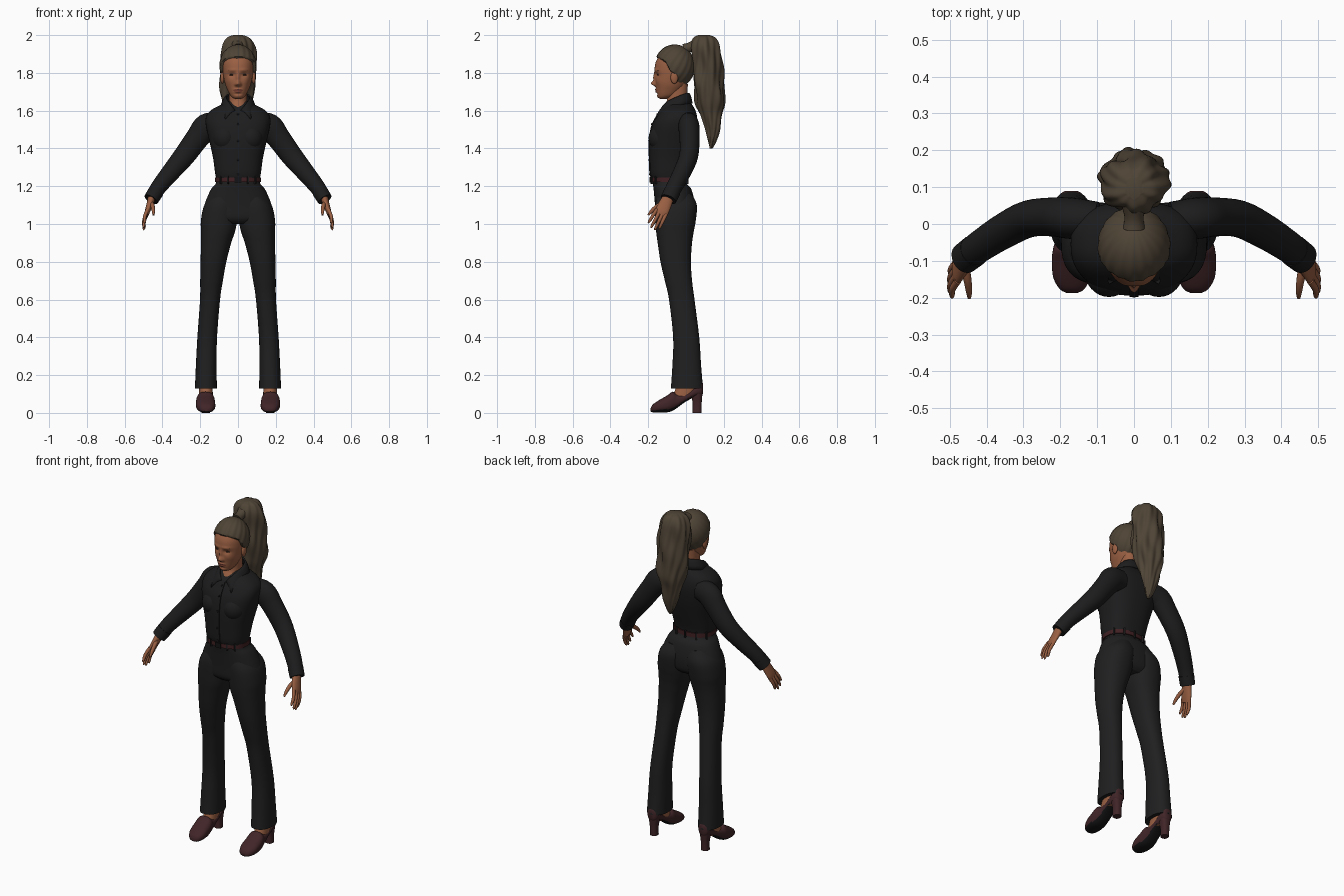
import bpy, bmesh
from math import sin, cos, pi, atan2, exp, radians
from mathutils import Vector, Matrix

if "Cube" in bpy.data.objects:
    bpy.data.objects.remove(bpy.data.objects["Cube"])


def colour(name, rgb):
    m = bpy.data.materials.new(name)
    m.use_nodes = True
    m.diffuse_color = (*rgb, 1)
    m.node_tree.nodes["Principled BSDF"].inputs["Base Color"].default_value = (*rgb, 1)
    return m


SKIN = colour("skin", (.32, .115, .055))
LIPS = colour("lip_red", (.2, .055, .035))
EYE = colour("eye_dark", (.03, .018, .012))
HAIR = colour("hair_brown", (.078, .058, .037))
SHIRT = colour("shirt_black", (.012, .012, .013))
TROUSER = colour("trouser_black", (.014, .014, .015))
SHOE = colour("shoe_maroon", (.052, .018, .021))
SOLE = colour("sole_black", (.007, .007, .008))
BELT = colour("belt_maroon", (.05, .014, .016))


def finish(name, bm, *mats, angle=50):
    bmesh.ops.recalc_face_normals(bm, faces=bm.faces[:])
    me = bpy.data.meshes.new(name)
    bm.to_mesh(me)
    bm.free()
    for m in mats:
        me.materials.append(m)
    me.shade_smooth()
    me.set_sharp_from_angle(angle=radians(angle))
    ob = bpy.data.objects.new(name, me)
    bpy.context.collection.objects.link(ob)
    return ob


def spline(rows, k):
    # smooth in-between rows through the given ones
    out = []
    for i in range(len(rows) - 1):
        a, b, c, d = (rows[max(0, min(len(rows) - 1, i + j))] for j in (-1, 0, 1, 2))
        for s in range(k):
            t = s / k
            out.append([q + .5 * t * (r - p + t * (2*p - 5*q + 4*r - w + t * (3*(q - r) + w - p)))
                        for p, q, r, w in zip(a, b, c, d)])
    return out + [list(rows[-1])]


def skin_rings(rings):
    bm = bmesh.new()
    loops = [[bm.verts.new(p) for p in ring] for ring in rings]
    for a, b in zip(loops, loops[1:]):
        for i in range(len(a)):
            j = (i + 1) % len(a)
            bm.faces.new((a[i], a[j], b[j], b[i]))
    bm.faces.new(loops[0])
    bm.faces.new(loops[-1])
    return bm


def power(v, p):
    return (1 if v >= 0 else -1) * abs(v) ** (2 / p)


def loft(rows, side=1, axis="z", n=40, p=2.2, k=5, ripple=None):
    # rows: height, centre x, half width, low edge, high edge
    rings = []
    for h, c, r, lo, hi in spline(rows, k):
        ring = []
        for i in range(n):
            a = 2 * pi * i / n
            f = ripple(a, h) if ripple else 1
            x = side * (c + r * f * power(cos(a), p))
            s = (lo + hi) / 2 + (hi - lo) / 2 * f * power(sin(a), p)
            ring.append((x, s, h) if axis == "z" else (x, h, s))
        rings.append(ring)
    return skin_rings(rings)


def tube(points, side=1, n=16, k=4):
    # points: x, y, z, radius along y, radius across
    rows = spline(points, k)
    rings = []
    for i, (x, y, z, ra, rb) in enumerate(rows):
        t = (Vector(rows[min(i + 1, len(rows) - 1)][:3]) - Vector(rows[max(i - 1, 0)][:3])).normalized()
        u = (Vector((0, 1, 0)) - t * t.y).normalized()
        v = t.cross(u)
        ring = [Vector((x, y, z)) + u * ra * cos(2*pi*j/n) + v * rb * sin(2*pi*j/n) for j in range(n)]
        rings.append([(side * q.x, q.y, q.z) for q in ring])
    return skin_rings(rings)


def blob(name, loc, radii, mat, seg=24):
    bm = bmesh.new()
    bmesh.ops.create_uvsphere(bm, u_segments=seg, v_segments=seg // 2, radius=1,
                              matrix=Matrix.Translation(loc) @ Matrix.Diagonal((*radii, 1)))
    return finish(name, bm, mat)


def box(name, loc, size, mat, turn=0):
    bm = bmesh.new()
    bmesh.ops.create_cube(bm, size=1, matrix=Matrix.Translation(loc) @ Matrix.Rotation(turn, 4, "Z")
                          @ Matrix.Diagonal((*size, 1)))
    return finish(name, bm, mat, angle=30)


# Shirt body with placket and buttons
torso = [(1.243, 0, .116, -.183, -.002), (1.275, 0, .122, -.19, .004), (1.35, 0, .132, -.193, .025),
         (1.44, 0, .152, -.193, .048), (1.52, 0, .17, -.18, .06), (1.57, 0, .168, -.156, .058),
         (1.605, 0, .14, -.133, .048), (1.632, 0, .09, -.108, .032), (1.65, 0, .065, -.085, .018)]
finish("shirt_body", loft(torso, n=56, p=2.5), SHIRT)
for s in (1, -1):
    blob("shirt_chest", (s * .068, -.122, 1.455), (.068, .076, .075), SHIRT, 32)
front = [r for r in spline(torso, 8) if r[0] < 1.6]
bm = bmesh.new()
strip = [[bm.verts.new((x, r[3] - d, r[0])) for x, d in ((-.013, -.004), (-.012, .004), (.012, .004), (.013, -.004))]
         for r in front]
for a, b in zip(strip, strip[1:]):
    for i in range(3):
        bm.faces.new((a[i], a[i + 1], b[i + 1], b[i]))
finish("shirt_placket", bm, SHIRT, angle=30)
for r in front[6::9]:
    blob("shirt_button", (0, r[3] - .004, r[0]), (.006, .003, .006), SOLE, 12)

# Folded collar with two points, open at the throat
bm = bmesh.new()
grid = []
for i in range(41):
    t = i / 20 - 1
    a, b = t * 2.95, t * 2.35
    top = Vector((.064 * sin(a), -.045 + cos(a) * (.062 if cos(a) > 0 else .092), 1.695 - .095 * abs(t) ** 2.5))
    low = Vector((.094 * sin(b), -.045 + cos(b) * (.08 if cos(b) > 0 else .168), 1.638 - .083 * abs(t) ** 4))
    grid.append([bm.verts.new(top.lerp(low, j / 4) + Vector((0, 0, .012 * sin(pi * j / 4)))) for j in range(5)])
for a, b in zip(grid, grid[1:]):
    for j in range(4):
        bm.faces.new((a[j], a[j + 1], b[j + 1], b[j]))
collar = finish("shirt_collar", bm, SHIRT)
collar.modifiers.new("thickness", "SOLIDIFY").thickness = .008

# Trouser seat, belt, loops and buckle
seat = [(1.245, 0, .113, -.178, -.006), (1.215, 0, .117, -.176, .003), (1.18, 0, .145, -.171, .03),
        (1.10, 0, .178, -.164, .046), (1.03, 0, .188, -.158, .04), (1.0, 0, .13, -.13, .015)]
finish("trouser_seat", loft(seat, n=56, p=2.3), TROUSER)
belt = [(z, 0, .121, -.187, .006) for z in (1.222, 1.247)]
finish("belt", loft(belt, n=56, k=1), BELT, angle=35)
box("belt_buckle", (0, -.188, 1.234), (.036, .008, .03), SOLE)
for a in (.5, 1.05, pi / 2, 2.09, 2.64, 3.9, 4.3, 5.12, 5.52):
    box("belt_loop", (.122 * power(cos(a), 2.2), -.09 + .097 * power(sin(a), 2.2), 1.233),
        (.008, .012, .042), TROUSER, a + pi / 2)

leg = [(1.16, .07, .06, -.15, .03), (1.10, .088, .09, -.163, .057), (1.02, .1, .096, -.162, .052),
       (.96, .106, .09, -.158, .041), (.90, .116, .08, -.15, .032), (.80, .13, .068, -.135, .026),
       (.70, .14, .06, -.112, .032), (.60, .148, .053, -.09, .045), (.40, .163, .052, -.068, .07),
       (.25, .168, .055, -.072, .08), (.13, .17, .058, -.08, .09)]
ankle = [(.17, .17, .036, -.04, .06), (.12, .17, .036, -.058, .06), (.075, .17, .036, -.08, .04)]
shoe = [(-.187, .168, .015, .008, .026), (-.176, .168, .034, .003, .044), (-.145, .17, .049, .002, .066),
        (-.10, .172, .051, .003, .092), (-.07, .172, .048, .012, .112), (-.045, .171, .043, .028, .1),
        (0, .17, .038, .06, .105), (.05, .17, .036, .085, .14), (.08, .17, .03, .09, .163),
        (.089, .17, .018, .1, .158)]
heel = [(0, .17, .022, .035, .082), (.05, .17, .022, .035, .083), (.09, .17, .028, .028, .086), (.12, .17, .033, .02, .088)]
arm = [(.1, .01, 1.53, .05, .06), (.165, .015, 1.515, .056, .07), (.215, .019, 1.455, .053, .062),
       (.285, .014, 1.36, .05, .057), (.355, -.02, 1.275, .047, .049), (.42, -.062, 1.195, .043, .042),
       (.456, -.09, 1.137, .04, .037)]
cuff = [(.434, -.073, 1.172, .044, .042), (.46, -.093, 1.13, .043, .04)]
palm = [(.453, -.088, 1.15, .027, .022), (.465, -.108, 1.11, .034, .018), (.48, -.128, 1.065, .036, .014),
        (.484, -.136, 1.045, .029, .009)]
tips = [(.494, -.2, 1.005), (.5, -.186, .98), (.499, -.166, .968), (.495, -.142, .975)]
thumb = [(.46, -.11, 1.115, .013, .012), (.452, -.15, 1.095, .012, .011), (.448, -.18, 1.07, .01, .009),
         (.447, -.2, 1.047, .005, .005)]

for s, label in ((1, "left"), (-1, "right")):
    # Legs and heeled shoes
    finish(label + "_trouser_leg", loft(leg, s, p=2.3), TROUSER)
    finish(label + "_ankle", loft(ankle, s, n=24), SKIN)
    ob = finish(label + "_shoe", loft(shoe, s, axis="y", n=36, p=2.4), SHOE, SOLE)
    for f in ob.data.polygons:
        f.material_index = int(f.normal.z < -.6 and f.center.y < .03)
    finish(label + "_heel", loft(heel, s, n=24, p=2.6), SHOE)
    # Arms and hands
    finish(label + "_sleeve", tube(arm, s, n=32), SHIRT)
    finish(label + "_cuff", tube(cuff, s, n=28, k=1), SHIRT)
    finish(label + "_palm", tube(palm, s, n=20), SKIN)
    for i, tip in enumerate(tips):
        base = Vector((.478 + .002 * i, -.154 + .016 * i, 1.078 - .009 * i))
        end = Vector(tip)
        mid = base.lerp(end, .5) + Vector((.007, 0, 0))
        finish(label + "_finger", tube([(*base, .01, .01), (*mid, .009, .009),
                                        (*mid.lerp(end, .75), .007, .007), (*end, .003, .003)], s, n=12), SKIN)
    finish(label + "_thumb", tube(thumb, s, n=12), SKIN)
    # Ears, eyes and brows
    blob(label + "_ear", (s * .083, -.062, 1.775), (.011, .02, .033), SKIN)
    blob(label + "_eye", (s * .032, -.14, 1.79), (.015, .0135, .006), EYE)
    brow = [(.014, -.164, 1.811, .003, .002), (.033, -.159, 1.818, .003, .003), (.053, -.146, 1.811, .002, .001)]
    finish(label + "_brow", tube(brow, s, n=10), HAIR)

# Neck
neck = [(1.57, 0, .055, -.115, .01), (1.605, 0, .054, -.126, .01), (1.63, 0, .05, -.114, .008),
        (1.66, 0, .047, -.1, .006), (1.74, 0, .048, -.1, .01)]
finish("neck", loft(neck, n=36), SKIN)

# Head, with features raised and sunk by soft bumps
head = [(1.662, 0, .012, -.135, -.105), (1.668, 0, .028, -.145, -.085), (1.682, 0, .042, -.152, -.05),
        (1.71, 0, .056, -.157, -.02), (1.74, 0, .068, -.16, 0), (1.78, 0, .077, -.163, .02),
        (1.82, 0, .081, -.166, .03), (1.86, 0, .08, -.159, .03), (1.90, 0, .068, -.135, .015),
        (1.93, 0, .035, -.1, -.02)]
bumps = [(0, 1.744, .013, .013, .024), (0, 1.775, .009, .024, .011), (.011, 1.738, .007, .007, .008),
         (.032, 1.79, .019, .012, -.009), (.03, 1.815, .025, .008, .004), (.045, 1.755, .02, .02, .004),
         (0, 1.712, .018, .005, .007), (0, 1.7, .016, .005, .007), (0, 1.688, .02, .005, -.003),
         (0, 1.675, .02, .01, .003)]
ob = finish("head", loft(head, n=112, k=10), SKIN, LIPS)
for v in ob.data.vertices:
    if v.co.y < -.08:
        x, _, z = v.co
        v.co.y -= sum(d * exp(-((abs(x) - bx) / sx) ** 2 - ((z - bz) / sz) ** 2) for bx, bz, sx, sz, d in bumps)
for f in ob.data.polygons:
    x, y, z = f.center
    f.material_index = int(y < -.13 and (x / .024) ** 2 + ((z - 1.706) / .011) ** 2 < 1)

# Swept-back hair: strands run to the tie, and the edge tucks under the face
hairline = [(-.3, 1.885), (-.15, 1.885), (-.11, 1.86), (-.085, 1.81), (-.055, 1.79), (-.035, 1.7), (.3, 1.7)]
bm = bmesh.new()
bmesh.ops.create_uvsphere(bm, u_segments=128, v_segments=56, radius=1)
centre = Vector((0, -.06, 1.835))
lean = Matrix.Rotation(-.58, 3, "X")
for v in bm.verts:
    ridge = 1 + .012 * sin(18 * atan2(v.co.y, v.co.x)) * (1 - v.co.z ** 2)
    q = lean @ v.co * ridge
    q = Vector((q.x * .098, q.y * .107, q.z * .115))
    y, z = q.y + centre.y, q.z + centre.z
    for (ya, za), (yb, zb) in zip(hairline, hairline[1:]):
        if ya <= y < yb:
            edge = za + (zb - za) * (y - ya) / (yb - ya)
            q *= 1 - .25 * max(0, min(1, (edge - z) / .012))
            break
    v.co = q + centre
finish("hair_cap", bm, HAIR)

# Ponytail with twisting locks
tail = [(2.0, 0, .025, .07, .125), (1.985, 0, .06, .045, .155), (1.94, 0, .084, .03, .178),
        (1.85, 0, .092, .038, .19), (1.75, 0, .09, .04, .198), (1.65, 0, .08, .052, .205),
        (1.58, 0, .06, .078, .192), (1.5, .004, .044, .104, .18), (1.43, .008, .024, .12, .156),
        (1.4, .01, .007, .126, .14)]
finish("ponytail", loft(tail, n=96, p=2, k=8,
                        ripple=lambda a, h: 1 + .07 * sin(5 * a + 14 * h) + .04 * sin(11 * a - 22 * h)
                        + .03 * sin(34 * h + 2 * a)), HAIR)
finish("hair_tie", tube([(0, -.01, 1.925, .03, .03), (0, .02, 1.935, .026, .026), (0, .07, 1.95, .04, .04)], n=24), HAIR)
